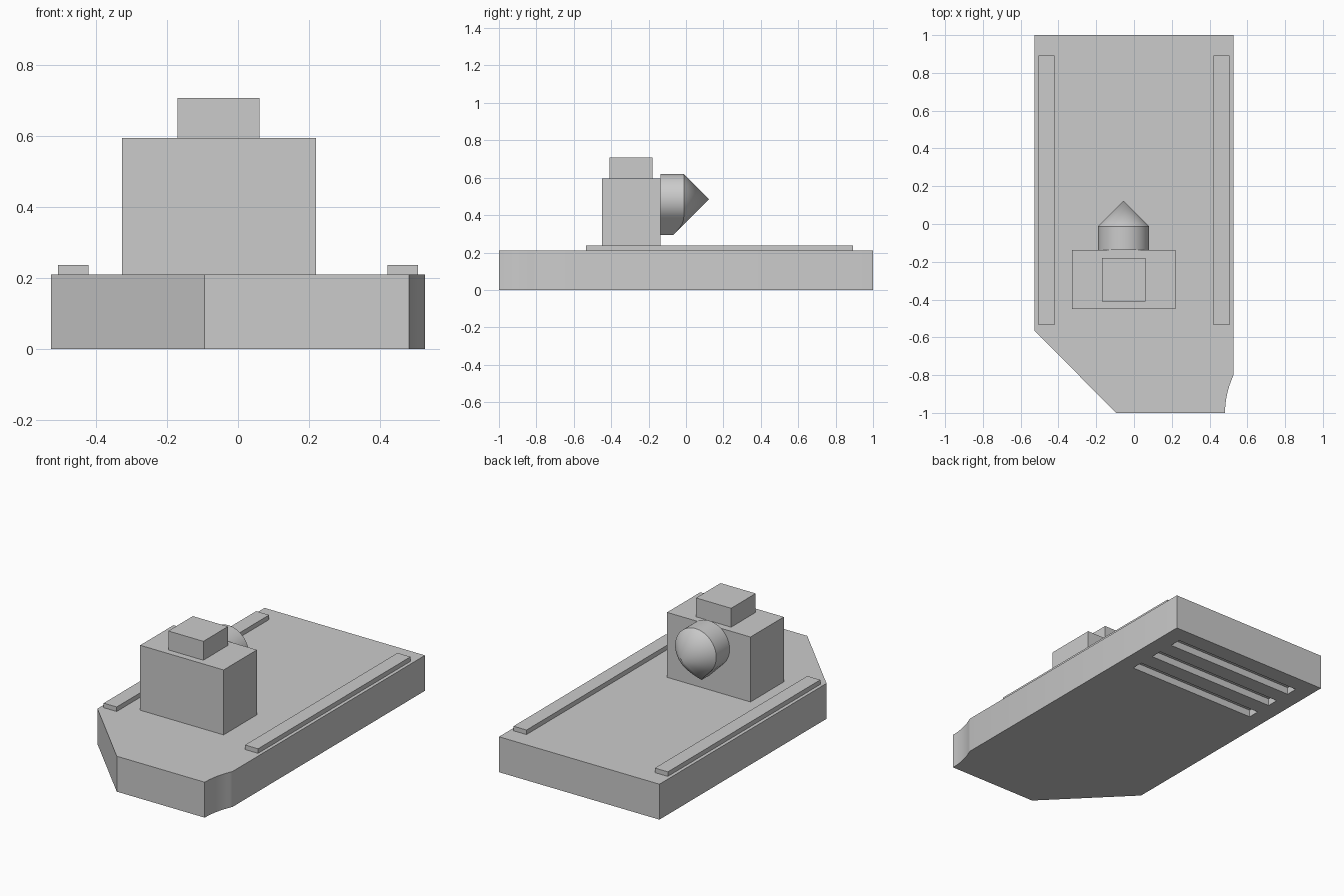
import bpy, bmesh
from math import pi, sin, cos, sqrt, radians

if "Cube" in bpy.data.objects:
    bpy.data.objects.remove(bpy.data.objects["Cube"], do_unlink=True)

GREY = (0.6, 0.6, 0.6, 1.0)
grey = bpy.data.materials.new("plain_grey")
grey.use_nodes = True
grey.diffuse_color = GREY
grey.node_tree.nodes["Principled BSDF"].inputs["Base Color"].default_value = GREY


def finish(name, bm):
    """Turn a bmesh into a named grey object."""
    bmesh.ops.recalc_face_normals(bm, faces=bm.faces)
    mesh = bpy.data.meshes.new(name)
    bm.to_mesh(mesh)
    bm.free()
    mesh.materials.append(grey)
    obj = bpy.data.objects.new(name, mesh)
    bpy.context.collection.objects.link(obj)
    return obj


def box(name, x, y, z):
    """Box from its (low, high) limits on each axis."""
    bm = bmesh.new()
    bmesh.ops.create_cube(bm, size=1)
    for v in bm.verts:
        v.co = [(a + b) / 2 + c * (b - a) for c, (a, b) in zip(v.co, (x, y, z))]
    return finish(name, bm)


def activate(obj):
    bpy.ops.object.select_all(action='DESELECT')
    obj.select_set(True)
    bpy.context.view_layer.objects.active = obj


# Base plate: one chamfered front corner, one scooped front corner
HALF, TOP = 0.526, 0.21
scoop_r, scoop_x, scoop_len = 0.46, 0.482, 0.2
outline = [(HALF, 1), (-HALF, 1), (-HALF, -0.565), (-0.095, -1)]
for i in range(13):
    d = scoop_len * i / 12
    outline.append((scoop_x + scoop_r - sqrt(scoop_r ** 2 - d ** 2), -1 + d))
outline[-1] = (HALF, -1 + scoop_len)
bm = bmesh.new()
floor = bm.faces.new([bm.verts.new((x, y, 0)) for x, y in outline])
side = bmesh.ops.extrude_face_region(bm, geom=[floor])["geom"]
bmesh.ops.translate(bm, vec=(0, 0, TOP),
                    verts=[g for g in side if isinstance(g, bmesh.types.BMVert)])
base = finish("base_plate", bm)

# Three shallow slots in the underside
for i in range(3):
    y = 0.5 + 0.165 * i
    cutter = box("slot_cutter", (-0.425, 0.425), (y, y + 0.07), (-0.1, 0.042))
    cutter.hide_render = True
    mod = base.modifiers.new("slot", 'BOOLEAN')
    mod.operation = 'DIFFERENCE'
    mod.solver = 'EXACT'
    mod.object = cutter
    activate(base)
    bpy.ops.object.modifier_apply(modifier=mod.name)
    bpy.data.objects.remove(cutter, do_unlink=True)
activate(base)
bpy.ops.object.shade_smooth_by_angle(angle=radians(20))

# Long rails on the deck
for name, s in (("left_rail", 1), ("right_rail", -1)):
    box(name, sorted((s * 0.421, s * 0.506)), (-0.535, 0.893), (TOP, 0.237))

# Tower and its cap
BACK = -0.137
box("tower", (-0.327, 0.22), (-0.449, BACK), (TOP, 0.595))
box("tower_cap", (-0.17, 0.06), (-0.41, -0.18), (0.595, 0.707))

# Teardrop boss with a 45 degree conical nose
R, CX, CZ, TIP = 0.135, -0.055, 0.485, 0.123
STEPS = 64
bm = bmesh.new()
rear, rim = [], []
for i in range(STEPS):
    a = 2 * pi * i / STEPS                 # measured from straight down
    off = min(a, 2 * pi - a)
    r = R / cos(pi / 4 - off) if off < pi / 4 else R
    x, z = CX + r * sin(a), CZ - r * cos(a)
    rear.append(bm.verts.new((x, BACK, z)))
    rim.append(bm.verts.new((x, TIP - r, z)))
apex = bm.verts.new((CX, TIP, CZ))
bm.faces.new(rear)
for i in range(STEPS):
    j = (i + 1) % STEPS
    bm.faces.new((rear[i], rear[j], rim[j], rim[i]))
    bm.faces.new((rim[i], rim[j], apex))
boss = finish("pointed_boss", bm)
activate(boss)
bpy.ops.object.shade_smooth_by_angle(angle=radians(30))
